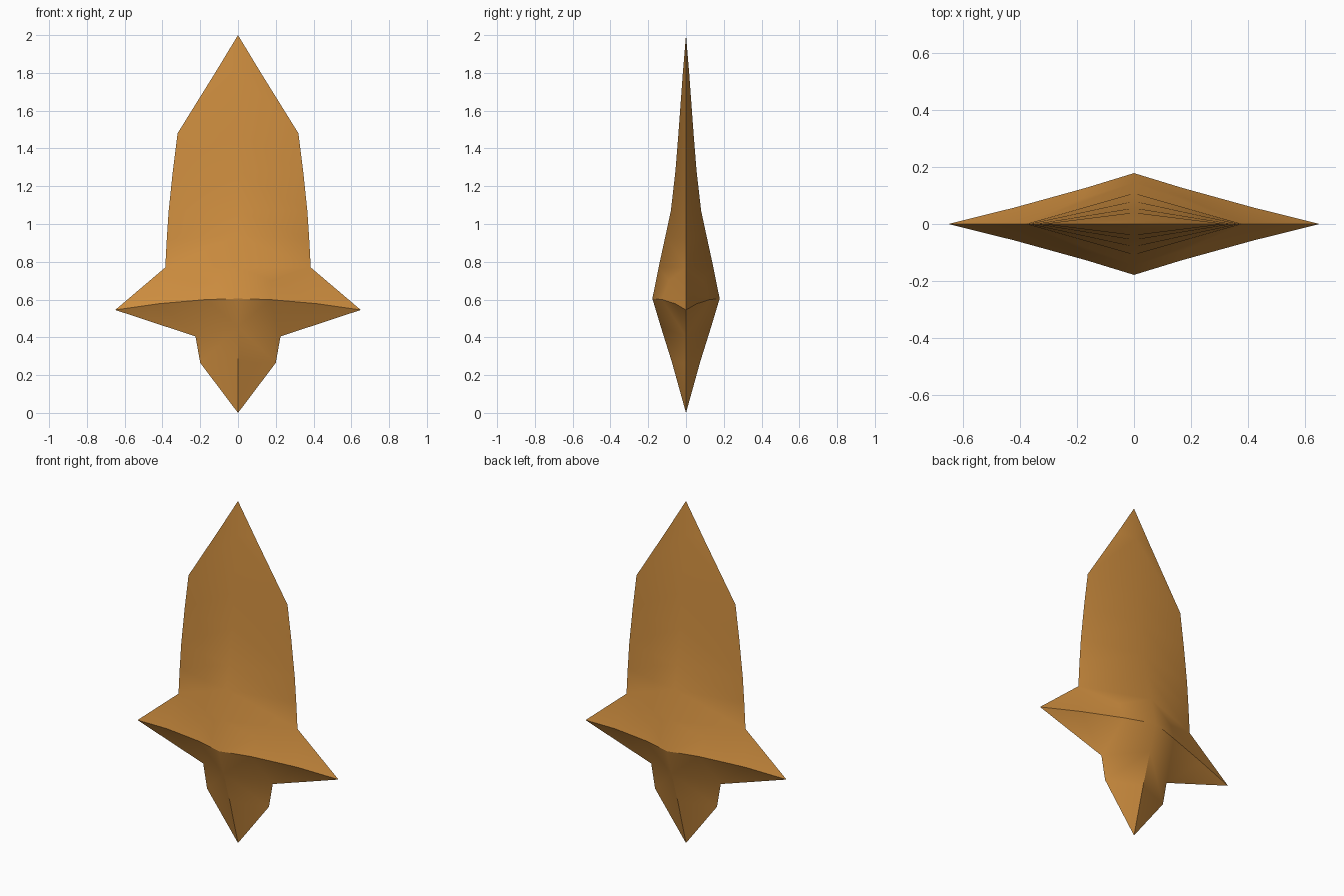
import bpy, bmesh

if "Cube" in bpy.data.objects:
    bpy.data.objects.remove(bpy.data.objects["Cube"], do_unlink=True)

# Orange material
orange = bpy.data.materials.new("orange")
orange.use_nodes = True
colour = (0.62, 0.27, 0.05, 1)
orange.diffuse_color = colour
orange.node_tree.nodes["Principled BSDF"].inputs["Base Color"].default_value = colour

# Blade stations: edge half width, edge height, ridge depth, ridge height
blade = [(0.115, 1.81, 0.016, 1.81), (0.32, 1.48, 0.04, 1.48),
         (0.345, 1.28, 0.056, 1.28), (0.367, 1.07, 0.08, 1.07),
         (0.377, 0.92, 0.108, 0.94), (0.385, 0.77, 0.145, 0.77)]
top, bottom = (0, 0, 2), (0, 0, 0)

# Named points of the guard and the lower point, on one quarter
centre = (0, -0.178, 0.605)
inner_ridge = (0.17, -0.126, 0.6)
outer_ridge = (0.42, -0.057, 0.578)
guard_tip = (0.65, 0, 0.545)
valley = (0.18, -0.09, 0.7)
low_ridge = (0, -0.133, 0.455)
low_notch = (0.225, 0, 0.405)
point_ridge = (0, -0.075, 0.27)
point_edge = (0.2, 0, 0.265)

# Blade strips from the ridge to the edge
ridge = [(0, -d, z) for w, e, d, z in blade]
edge = [(w, 0, e) for w, e, d, z in blade]
faces = [(top, ridge[0], edge[0])]
for i in range(len(blade) - 1):
    faces += [(ridge[i], ridge[i + 1], edge[i + 1]), (ridge[i], edge[i + 1], edge[i])]
notch = edge[-1]

# Upper guard, lower guard and point
faces += [(ridge[-1], centre, valley), (ridge[-1], valley, notch),
          (centre, inner_ridge, valley), (valley, inner_ridge, outer_ridge),
          (valley, outer_ridge, notch), (outer_ridge, guard_tip, notch),
          (centre, low_ridge, inner_ridge), (inner_ridge, low_ridge, low_notch),
          (inner_ridge, low_notch, outer_ridge), (outer_ridge, low_notch, guard_tip),
          (low_ridge, point_ridge, point_edge), (low_ridge, point_edge, low_notch),
          (point_ridge, bottom, point_edge)]

# Mirror the quarter to all four sides and weld
bm = bmesh.new()
for sx in (1, -1):
    for sy in (1, -1):
        for face in faces:
            bm.faces.new([bm.verts.new((x * sx, y * sy, z)) for x, y, z in face])
bmesh.ops.remove_doubles(bm, verts=bm.verts, dist=0.0005)
bmesh.ops.recalc_face_normals(bm, faces=bm.faces)

# Smooth faces, with sharp outline, guard ridge and lower ridge
guard_heights = {round(p[2], 3) for p in (centre, inner_ridge, outer_ridge, guard_tip)}
for f in bm.faces:
    f.smooth = True
for e in bm.edges:
    a, b = (v.co for v in e.verts)
    outline = abs(a.y) < 0.001 and abs(b.y) < 0.001
    guard = all(round(p.z, 3) in guard_heights for p in (a, b))
    lower = abs(a.x) < 0.001 and abs(b.x) < 0.001 and max(a.z, b.z) < 0.5
    e.smooth = not (outline or guard or lower)

mesh = bpy.data.meshes.new("dagger_blade")
bm.to_mesh(mesh)
bm.free()
mesh.materials.append(orange)
bpy.context.collection.objects.link(bpy.data.objects.new("dagger_blade", mesh))
